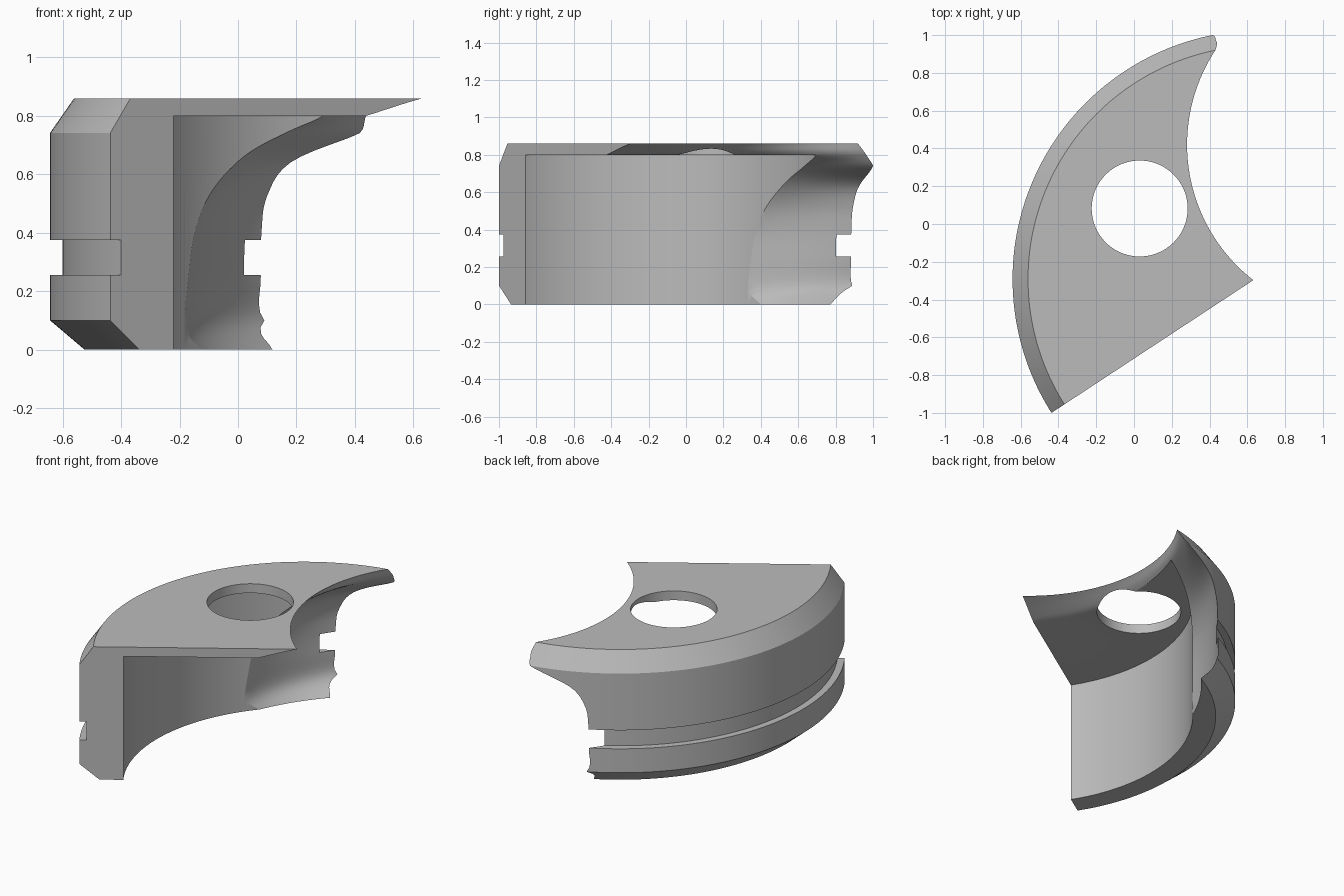
import bpy, bmesh, math
from mathutils import Vector, Matrix

cube = bpy.data.objects.get("Cube")
if cube:
    bpy.data.objects.remove(cube, do_unlink=True)

grey = bpy.data.materials.new("plain grey")
grey.use_nodes = True
grey.diffuse_color = (0.5, 0.5, 0.5, 1)
grey.node_tree.nodes["Principled BSDF"].inputs["Base Color"].default_value = grey.diffuse_color


def make_object(name, bm):
    bmesh.ops.recalc_face_normals(bm, faces=bm.faces)
    mesh = bpy.data.meshes.new(name)
    bm.to_mesh(mesh)
    bm.free()
    obj = bpy.data.objects.new(name, mesh)
    bpy.context.collection.objects.link(obj)
    mesh.materials.append(grey)
    return obj


def loft(rings, closed):
    """Skin a list of matching closed rings and cap both ends."""
    bm = bmesh.new()
    loops = [[bm.verts.new(p) for p in ring] for ring in rings]
    for a, b in zip(loops, loops[1:]):
        for i in range(len(a)):
            j = (i + 1) % len(a)
            bm.faces.new((a[i], a[j], b[j], b[i]))
    if closed:
        bm.faces.new(loops[0])
        bm.faces.new(loops[-1])
    return bm


# Body: flange, wall, groove and chamfers swept around a vertical axis
AXIS = Vector((0.675, -0.292, 0))
profile = [(0.01, 0.8), (1.06, 0.8), (1.06, 0), (1.2, 0), (1.318, 0.1),
           (1.318, 0.255), (1.275, 0.255), (1.275, 0.375), (1.318, 0.375),
           (1.318, 0.742), (1.236, 0.86), (0.01, 0.86)]
STEPS = 120
rings = []
for i in range(STEPS + 1):
    a = math.radians(60 + 180 * i / STEPS)
    rings.append([AXIS + Vector((r * math.cos(a), r * math.sin(a), z)) for r, z in profile])
bm = loft(rings, True)
bmesh.ops.recalc_face_normals(bm, faces=bm.faces)

# Flat slanted front face
corner, tip = Vector((-0.437, -1, 0)), Vector((0.635, -0.295, 0))
along = (tip - corner).normalized()
cut = bmesh.ops.bisect_plane(bm, geom=bm.verts[:] + bm.edges[:] + bm.faces[:], dist=1e-6,
                             plane_co=tip, plane_no=(along.y, -along.x, 0), clear_outer=True)
edges = [e for e in cut["geom_cut"] if isinstance(e, bmesh.types.BMEdge)]
bmesh.ops.edgeloop_fill(bm, edges=edges)
body = make_object("curved_flanged_body", bm)

# Scooped end: cutter of stacked circles given as height, centre x, centre y, radius
levels = [Vector(v) for v in (
    (-0.06, 1.05, -0.23, 1.308), (0, 1.08, -0.13, 1.318), (0.1, 1.121, 0.041, 1.335),
    (0.25, 1.133, 0.07, 1.332), (0.4, 1.152, 0.097, 1.33), (0.53, 1.197, 0.15, 1.325),
    (0.64, 1.272, 0.191, 1.319), (0.74, 1.354, 0.073, 1.32), (0.8, 1.38, 0.27, 1.17),
    (0.86, 1.19, 0.42, 0.909), (0.9, 1.06, 0.52, 0.735))]


def smooth_levels(rows, n):
    """Catmull-Rom interpolation through the rows."""
    out = []
    for i in range(len(rows) - 1):
        p0, p1 = rows[max(i - 1, 0)], rows[i]
        p2, p3 = rows[i + 1], rows[min(i + 2, len(rows) - 1)]
        for k in range(n):
            t = k / n
            out.append(p1 + 0.5 * t * (p2 - p0 + t * (2 * p0 - 5 * p1 + 4 * p2 - p3
                                                      + t * (3 * (p1 - p2) + p3 - p0))))
    return out + [rows[-1]]


SIDES = 144
rings = []
for z, cx, cy, r in smooth_levels(levels, 5):
    rings.append([(cx + r * math.cos(math.tau * i / SIDES),
                   cy + r * math.sin(math.tau * i / SIDES), z) for i in range(SIDES)])
scoop = make_object("scoop_cutter", loft(rings, True))

# Round hole through the flange
bm = bmesh.new()
bmesh.ops.create_cone(bm, cap_ends=True, segments=96, radius1=0.254, radius2=0.254, depth=0.5,
                      matrix=Matrix.Translation((0.03, 0.082, 0.85)))
hole = make_object("hole_cutter", bm)

bpy.context.view_layer.objects.active = body
for cutter in (hole, scoop):
    cutter.hide_render = True
    mod = body.modifiers.new("cut", "BOOLEAN")
    mod.operation = "DIFFERENCE"
    mod.solver = "EXACT"
    mod.object = cutter
    bpy.ops.object.modifier_apply(modifier=mod.name)
    bpy.data.objects.remove(cutter, do_unlink=True)

# Smooth curved walls, sharp corners
bpy.ops.object.select_all(action="DESELECT")
body.select_set(True)
bpy.ops.object.shade_smooth_by_angle(angle=math.radians(25))
